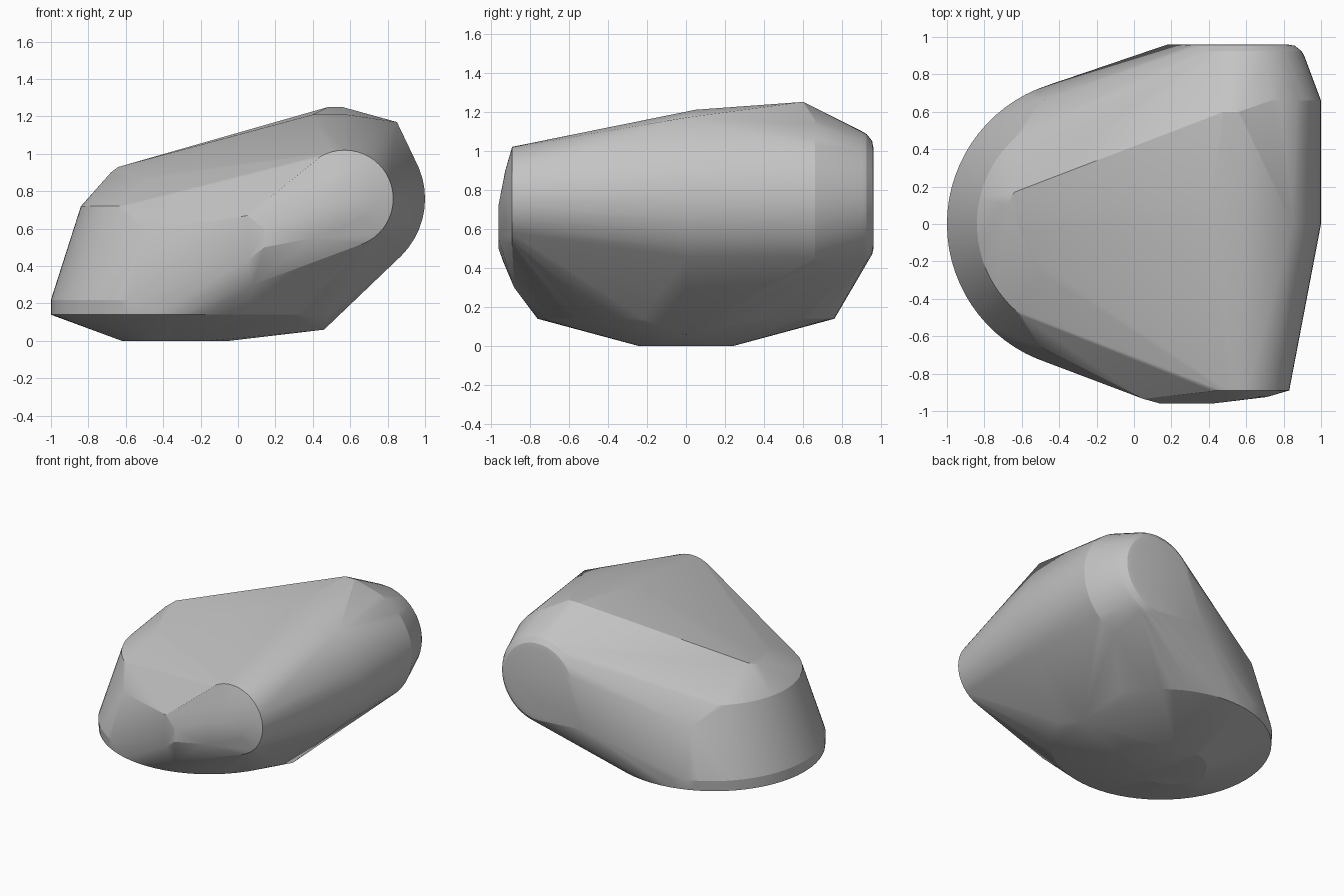
import bpy, bmesh
from math import sin, cos, radians

cube = bpy.data.objects.get("Cube")
if cube:
    bpy.data.objects.remove(cube, do_unlink=True)

grey = bpy.data.materials.new("plain_grey")
grey.use_nodes = True
COLOUR = (0.55, 0.55, 0.55, 1)
grey.diffuse_color = COLOUR
grey.node_tree.nodes["Principled BSDF"].inputs["Base Color"].default_value = COLOUR


def side_ring(y, r, n=48):
    """Upright ring around the long rounded barrel."""
    return [(0.57 + r * cos(radians(360 * i / n)), y,
             0.76 + r * sin(radians(360 * i / n))) for i in range(n)]


def flat_arc(cx, r, z, start, end, n=32):
    """Level arc around the rounded base."""
    angles = [radians(start + (end - start) * i / n) for i in range(n + 1)]
    return [(cx + r * cos(a), r * sin(a), z) for a in angles]


points = []
# Barrel with a rounded back cap and a stepped front cap
for y, r in [(0.96, 0.25), (0.953, 0.29), (0.925, 0.325), (0.9, 0.34), (0.66, 0.43),
             (0.0, 0.43), (-0.89, 0.26), (-0.925, 0.14)]:
    points += side_ring(y, r)

# Rounded base: rim, sloping wall and underside
points += flat_arc(-0.24, 0.76, 0.14, 0, 360, 64)
points += flat_arc(-0.22, 0.78, 0.22, 103, 257)
points += flat_arc(-0.22, 0.62, 0.72, 128, 232)
points += flat_arc(-0.34, 0.24, 0.0, 0, 360)
points += [(-0.62, 0, 0), (-0.05, 0, 0)]
points += [(-0.5, s * 0.66, 0.59) for s in (-1, 1)]

# Top ridge and shoulder corners
points += [(-0.64, 0.17, 0.93), (-0.68, 0.1, 0.9), (-0.6, -0.05, 0.89),
           (-0.54, -0.2, 0.87), (-0.48, -0.28, 0.865),
           (0.48, 0.6, 1.25), (0.56, 0.6, 1.25),
           (0.4, 0.05, 1.21), (0.58, 0.05, 1.21), (0.85, 0, 1.17)]

# Lower keel, back corner and front nose corners
points += [(0.46, 0, 0.06), (0.18, 0.96, 0.5), (0.08, -0.88, 0.3),
           (0.05, -0.935, 0.43), (0.05, -0.935, 0.67), (0.14, -0.96, 0.5),
           (0.14, -0.96, 0.6), (0.42, -0.96, 0.72), (0.4, -0.96, 0.55)]

# Wrap one skin over all the parts
bm = bmesh.new()
for p in points:
    bm.verts.new(p)
bmesh.ops.remove_doubles(bm, verts=bm.verts, dist=0.001)
bmesh.ops.convex_hull(bm, input=bm.verts)
bmesh.ops.delete(bm, geom=[v for v in bm.verts if not v.link_faces], context="VERTS")
bmesh.ops.recalc_face_normals(bm, faces=bm.faces)

mesh = bpy.data.meshes.new("rounded_shell")
bm.to_mesh(mesh)
bm.free()
mesh.materials.append(grey)
shell = bpy.data.objects.new("rounded_shell", mesh)
bpy.context.collection.objects.link(shell)

bpy.context.view_layer.objects.active = shell
shell.select_set(True)
bpy.ops.object.shade_smooth_by_angle(angle=radians(15))
